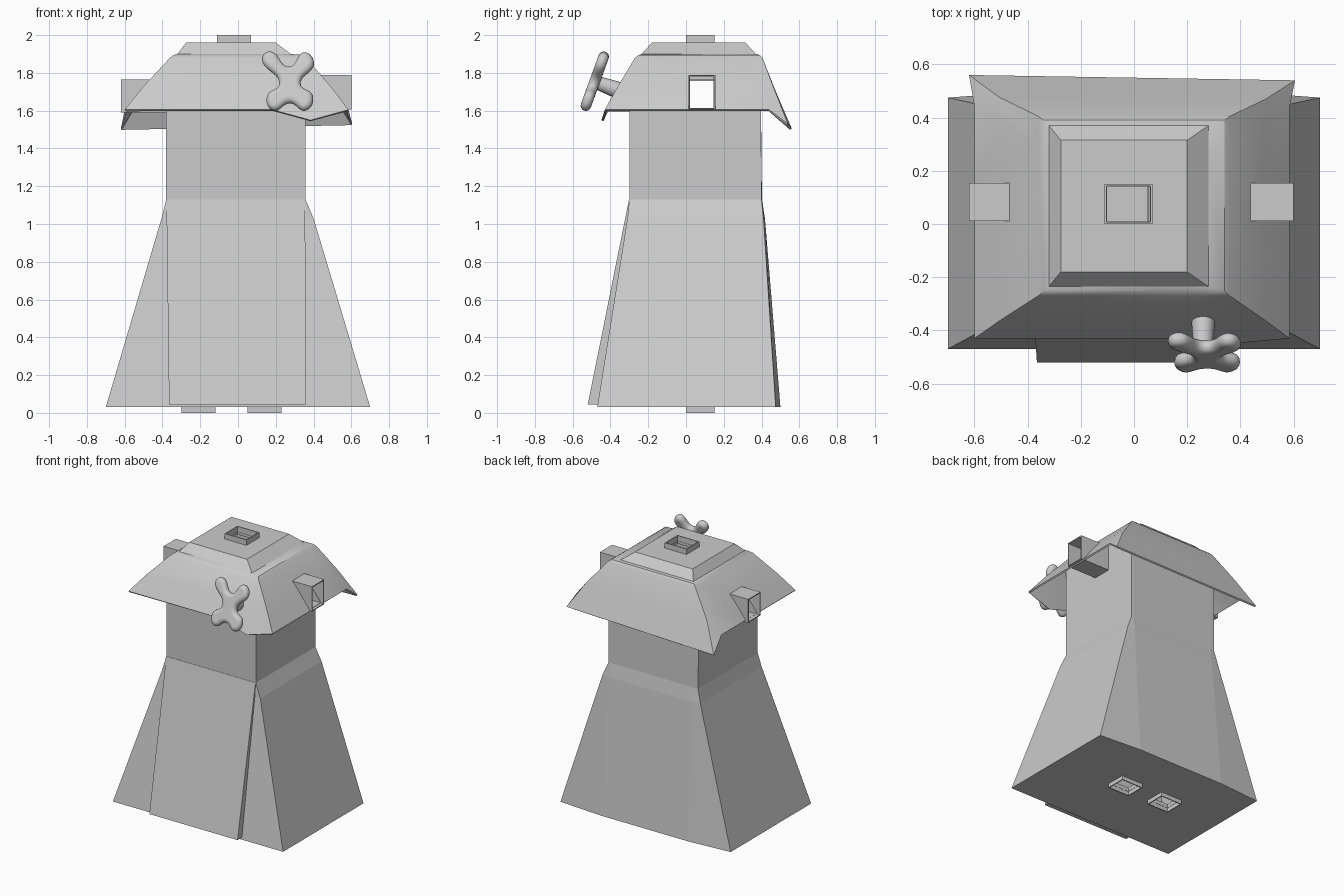
import bpy, bmesh, math

cube = bpy.data.objects.get("Cube")
if cube:
    bpy.data.objects.remove(cube, do_unlink=True)

grey = bpy.data.materials.new("plain grey")
grey.use_nodes = True
GREY = (0.6, 0.6, 0.6, 1)
grey.diffuse_color = GREY
grey.node_tree.nodes["Principled BSDF"].inputs["Base Color"].default_value = GREY


def make(name, bm):
    bmesh.ops.recalc_face_normals(bm, faces=bm.faces)
    mesh = bpy.data.meshes.new(name)
    bm.to_mesh(mesh)
    bm.free()
    mesh.materials.append(grey)
    obj = bpy.data.objects.new(name, mesh)
    bpy.context.collection.objects.link(obj)
    return obj


def activate(obj):
    bpy.ops.object.select_all(action='DESELECT')
    obj.select_set(True)
    bpy.context.view_layer.objects.active = obj


def apply(obj, kind, **settings):
    mod = obj.modifiers.new(kind, kind)
    for key, value in settings.items():
        setattr(mod, key, value)
    activate(obj)
    bpy.ops.object.modifier_apply(modifier=mod.name)


def smooth(obj, degrees):
    activate(obj)
    bpy.ops.object.shade_smooth_by_angle(angle=math.radians(degrees))


def loft(name, rings, bottom=False, top=False):
    """Skin a stack of matching rings, with optional end caps."""
    bm = bmesh.new()
    rows = [[bm.verts.new(p) for p in ring] for ring in rings]
    for low, high in zip(rows, rows[1:]):
        for i in range(len(low)):
            j = (i + 1) % len(low)
            bm.faces.new((low[i], low[j], high[j], high[i]))
    if bottom:
        bm.faces.new(rows[0][::-1])
    if top:
        bm.faces.new(rows[-1])
    return make(name, bm)


def box(bm, x, y, z):
    verts = bmesh.ops.create_cube(bm, size=1)["verts"]
    for v in verts:
        for axis, (lo, hi) in enumerate((x, y, z)):
            v.co[axis] = lo if v.co[axis] < 0 else hi


def tube(name, x, y, z, axis):
    """Square tube, open at both ends along the axis."""
    bm = bmesh.new()
    box(bm, x, y, z)
    bm.normal_update()
    ends = [f for f in bm.faces if abs(f.normal[axis]) > 0.9]
    bmesh.ops.delete(bm, geom=ends, context='FACES_ONLY')
    obj = make(name, bm)
    apply(obj, 'SOLIDIFY', thickness=0.01, offset=-1)


def cut(obj, boxes):
    bm = bmesh.new()
    for b in boxes:
        box(bm, *b)
    cutter = make("cutter", bm)
    cutter.hide_render = True
    apply(obj, 'BOOLEAN', object=cutter, operation='DIFFERENCE', solver='EXACT')
    bpy.data.objects.remove(cutter, do_unlink=True)


# Socket positions shared by the tubes and their openings
POST = ((-0.11, 0.07), (0.0, 0.15))
FEET = {"right": (-0.3, -0.12), "left": (0.05, 0.23)}
ARMS = {"right": ((-0.62, -0.36), (1.59, 1.765)),
        "left": ((0.34, 0.6), (1.605, 1.79))}
DEPTH = (0.012, 0.155)
T = 0.009


def inner(span):
    return span[0] + T, span[1] - T


arm_cuts = [((x[0] - 0.1, x[1] + 0.1), inner(DEPTH), inner(z)) for x, z in ARMS.values()]
feet_cuts = [(inner(x), inner(POST[1]), (-0.1, 0.1)) for x in FEET.values()]


# Hollow body: flared skirt with a slightly bulged back, straight upper trunk
def body_ring(x0, x1, front, back, bulge, half, z):
    return [(x0, front, z), (x1, front, z), (x1, back, z),
            (half, bulge, z), (-half, bulge, z), (x0, back, z)]


body = loft("body", [
    body_ring(-0.7, 0.7, -0.47, 0.475, 0.5, 0.36, 0.03),
    body_ring(-0.405, 0.4, -0.31, 0.41, 0.418, 0.345, 1.03),
    body_ring(-0.38, 0.357, -0.3, 0.4, 0.402, 0.34, 1.13),
    body_ring(-0.38, 0.357, -0.3, 0.395, 0.395, 0.34, 1.82)], bottom=True)
apply(body, 'SOLIDIFY', thickness=0.015, offset=-1)
cut(body, arm_cuts + feet_cuts)


# Raised front panel
def panel_ring(x0, x1, front, back, z):
    return [(x0, front, z), (x1, front, z), (x1, back, z), (x0, back, z)]


loft("front_panel", [
    panel_ring(-0.365, 0.36, -0.52, -0.46, 0.045),
    panel_ring(-0.379, 0.355, -0.302, -0.29, 1.13)], bottom=True, top=True)


# Thin hipped roof with a drooping back hem and a small dip in front
def roof_ring(x0, x1, y0, y1, z, dip=0, droop=0):
    w = x1 - x0
    return [(x0, y0, z), (x0 + 0.66 * w, y0, z), (x0 + 0.83 * w, y0 - dip / 3, z - dip),
            (x1, y0, z), (x1, y1 - 0.1, z), (x1 + droop / 5, y1, z - droop * 0.75),
            (x0 - droop / 5, y1 + droop / 5, z - droop), (x0, y1 - 0.1, z)]


roof = loft("roof", [
    roof_ring(-0.6, 0.585, -0.43, 0.54, 1.605, dip=0.055, droop=0.1),
    roof_ring(-0.5, 0.49, -0.36, 0.47, 1.73, droop=0.03),
    roof_ring(-0.36, 0.36, -0.27, 0.405, 1.88),
    roof_ring(-0.34, 0.34, -0.25, 0.39, 1.895),
    roof_ring(-0.32, 0.28, -0.235, 0.37, 1.9),
    roof_ring(-0.275, 0.2, -0.18, 0.315, 1.96)], top=True)
apply(roof, 'SOLIDIFY', thickness=0.012, offset=-1)
cut(roof, arm_cuts + [(inner(POST[0]), inner(POST[1]), (1.92, 2.1))])
smooth(roof, 25)

# Square sockets at the top, sides and base
tube("top_socket", *POST, (1.94, 2.0), 2)
for side, (x, z) in ARMS.items():
    tube(side + "_arm_socket", x, DEPTH, z, 0)
for side, x in FEET.items():
    tube(side + "_foot_socket", x, POST[1], (0.0, 0.06), 2)

# Four-lobed flower leaning back against the roof
outline = [(-0.14, 0.14), (-0.1, 0.17), (0, 0.085), (0.085, 0.165), (0.13, 0.11),
           (0.06, -0.01), (0.125, -0.08), (0.09, -0.155), (0.005, -0.115),
           (-0.085, -0.155), (-0.115, -0.08), (-0.05, -0.01)]
curve = bpy.data.curves.new("flower", 'CURVE')
curve.dimensions = '2D'
curve.fill_mode = 'BOTH'
curve.bevel_depth = 0.028
curve.bevel_resolution = 3
curve.offset = -0.026
curve.materials.append(grey)
spline = curve.splines.new('BEZIER')
spline.bezier_points.add(len(outline) - 1)
spline.use_cyclic_u = True
for point, (x, y) in zip(spline.bezier_points, outline):
    point.co = (x, y, 0)
    point.handle_left_type = point.handle_right_type = 'AUTO'
flower = bpy.data.objects.new("flower", curve)
bpy.context.collection.objects.link(flower)
flower.location = (0.27, -0.485, 1.75)
flower.rotation_euler.x = math.radians(70)
activate(flower)
bpy.ops.object.convert(target='MESH')
smooth(bpy.context.object, 50)

# Short stem joining the flower to the roof
bm = bmesh.new()
bmesh.ops.create_cone(bm, cap_ends=True, segments=16, radius1=0.045, radius2=0.035, depth=0.13)
stem = make("flower_stem", bm)
stem.location = (0.26, -0.42, 1.73)
stem.rotation_euler.x = math.radians(70)
smooth(stem, 40)
